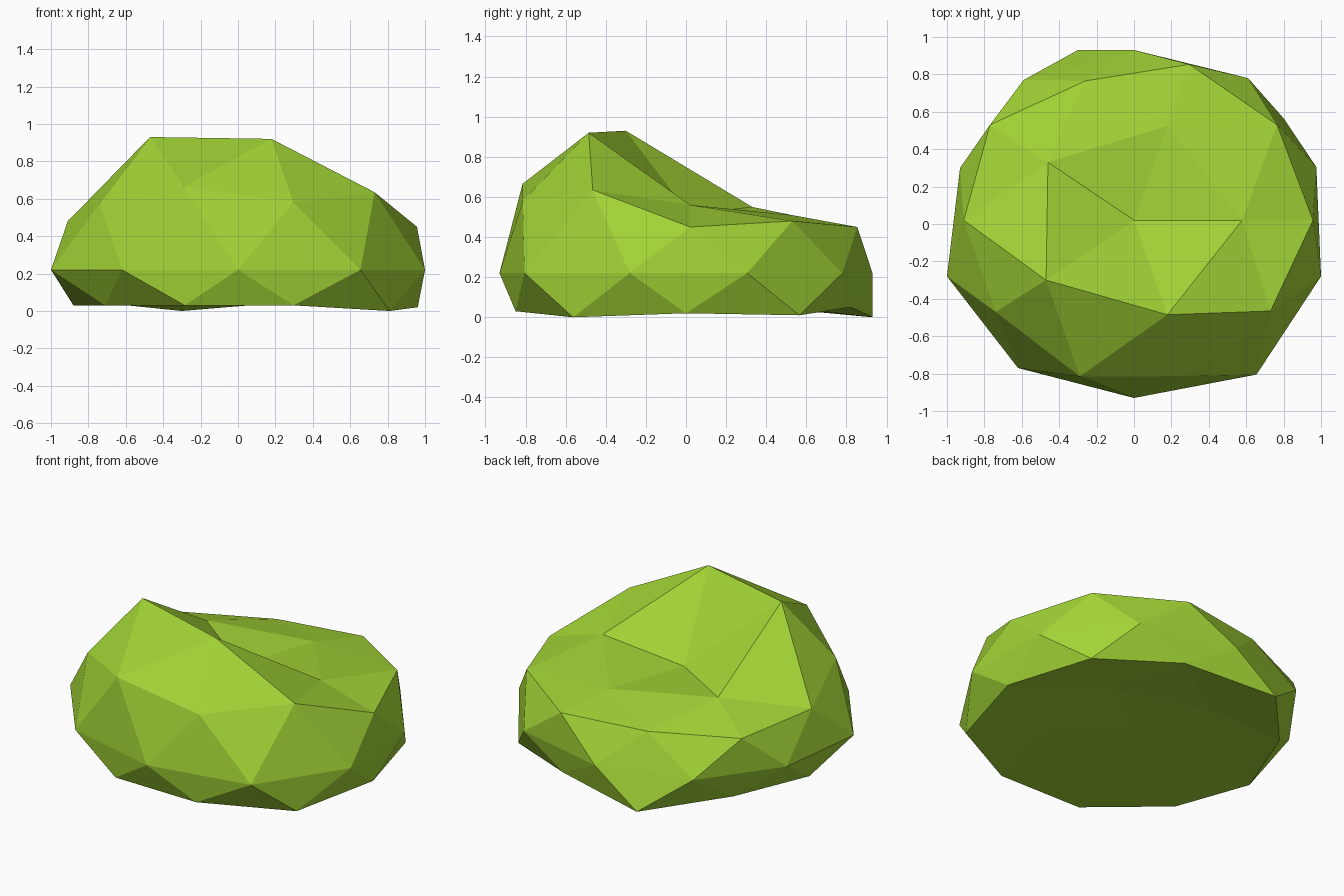
import bpy
import bmesh
import math
from mathutils import Vector

cube = bpy.data.objects.get("Cube")
if cube:
    bpy.data.objects.remove(cube, do_unlink=True)

# Leaf colour
green = bpy.data.materials.new("leaf_green")
green.use_nodes = True
colour = (0.36, 0.65, 0.036, 1.0)
green.diffuse_color = colour
shader = next(n for n in green.node_tree.nodes if n.type == "BSDF_PRINCIPLED")
shader.inputs["Base Color"].default_value = colour
shader.inputs["Roughness"].default_value = 0.9

# Rings of the starting ball: its level, x stretch, y stretch, y shift,
# and the new heights counted anticlockwise from +x
RINGS = [
    (1.0, 1, 1, 0.02, [0.51]),
    (0.85, 1.1, 1.01, 0.02, [0.56, 0.51, 0.55, 0.93, 0.92]),
    (0.526, 1.07, 1, 0.02, [0.48, 0.445, 0.48, 0.67, 0.635]),
    (0.447, 1.07, 0.98, 0.02, [0.45, 0.45, 0.445, 0.575, 0.58]),
    (0.0, 1.03, 0.93, 0, [0.22] * 10),
    (-0.447, 1.12, 1.07, 0, [0.01, 0, 0.03, 0.03, 0]),
    (-0.526, 1.13, 1.05, 0, [0.02, 0.05, 0.04, 0.03, 0.03]),
    (-0.85, 1, 1, 0, [0.07, 0.05, 0.05, 0.04, 0.04]),
    (-1.0, 1, 1, 0, [0.05]),
]

# Corners that stray from the even rings
CORNERS = [
    # widest rim
    (0.655, -0.805, 0.22), (-0.62, -0.77, 0.22), (1, -0.28, 0.22),
    (-1, -0.28, 0.22), (0.975, 0.305, 0.22), (-0.93, 0.3, 0.22),
    (0.61, 0.78, 0.22), (-0.59, 0.77, 0.22),
    # shoulder
    (0.765, 0.53, 0.48), (-0.77, 0.53, 0.445), (-0.74, -0.47, 0.575),
    (0.73, -0.465, 0.635), (-0.26, 0.765, 0.445), (-0.29, -0.815, 0.665),
    # crown
    (-0.47, -0.3, 0.93), (-0.46, 0.33, 0.55),
    # foot
    (-0.3, 0.93, 0), (-0.285, -0.84, 0.03), (-0.88, 0, 0.03),
    (0.8, 0.565, 0.01), (-0.71, -0.47, 0.03), (-0.69, 0.5, 0.04),
    (0.3, 0.82, 0.05),
]

bm = bmesh.new()
bmesh.ops.create_icosphere(bm, subdivisions=2, radius=1)


def angle(vert):
    return (math.atan2(vert.co.y, vert.co.x) + 0.01) % math.tau


# Sort vertices into rings before anything moves
groups = [[] for _ in RINGS]
for v in bm.verts:
    nearest = min(range(len(RINGS)), key=lambda i: abs(RINGS[i][0] - v.co.z))
    groups[nearest].append(v)

# Squash the ball into a flat-bottomed bush with a tall front
for (level, sx, sy, shift, heights), verts in zip(RINGS, groups):
    for v, height in zip(sorted(verts, key=angle), heights):
        v.co = Vector((v.co.x * sx, v.co.y * sy + shift, height))

# Pull the uneven corners into place
for corner in map(Vector, CORNERS):
    min(bm.verts, key=lambda v: (v.co - corner).length).co = corner

bmesh.ops.recalc_face_normals(bm, faces=bm.faces)
mesh = bpy.data.meshes.new("bush")
bm.to_mesh(mesh)
bm.free()
mesh.materials.append(green)
bush = bpy.data.objects.new("bush", mesh)
bpy.context.collection.objects.link(bush)
